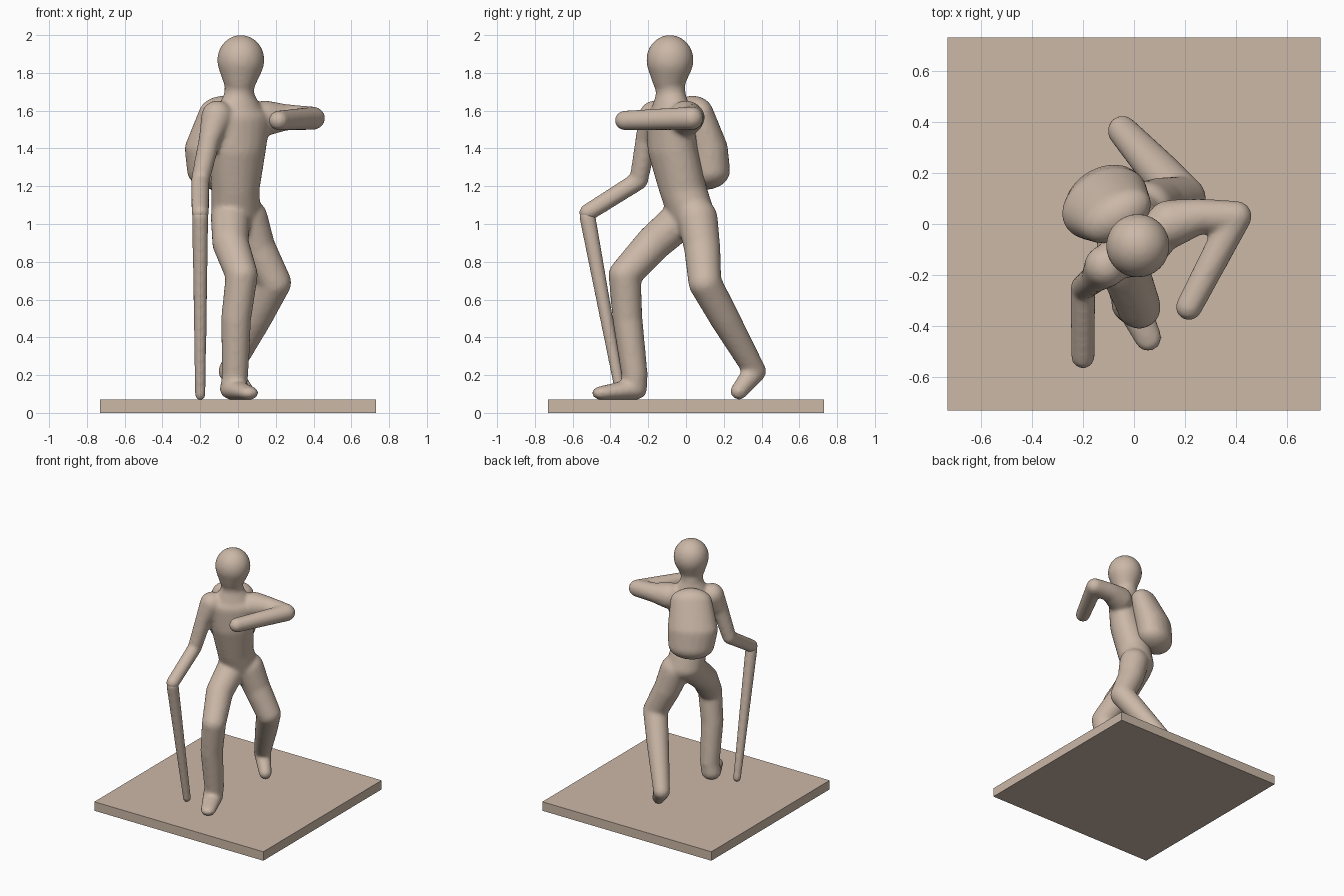
import bpy
import bmesh
import math
from mathutils import Matrix, Vector

cube = bpy.data.objects.get("Cube")
if cube:
    bpy.data.objects.remove(cube)

# One clay colour for everything
CLAY = (0.60, 0.48, 0.39, 1)
clay = bpy.data.materials.new("warm_clay")
clay.use_nodes = True
clay.diffuse_color = CLAY
clay.node_tree.nodes["Principled BSDF"].inputs["Base Color"].default_value = CLAY


def ball_directions():
    bm = bmesh.new()
    bmesh.ops.create_icosphere(bm, subdivisions=3, radius=1)
    directions = [v.co.copy() for v in bm.verts]
    bm.free()
    return directions


DIRECTIONS = ball_directions()


def ball_points(center, radius, turn):
    """Surface points of an ellipsoid, turned about the vertical."""
    radii = Vector(radius) if isinstance(radius, tuple) else Vector((radius,) * 3)
    rotation = Matrix.Rotation(math.radians(turn), 3, "Z")
    return [Vector(center) + rotation @ (d * radii) for d in DIRECTIONS]


def chain(bm, *balls, turn=0):
    """Wrap a tapering hull around each neighbouring pair of balls."""
    for first, second in zip(balls, balls[1:]):
        points = ball_points(*first, turn) + ball_points(*second, turn)
        verts = [bm.verts.new(p) for p in points]
        bmesh.ops.convex_hull(bm, input=verts)
        loose = [v for v in verts if v.is_valid and not v.link_faces]
        bmesh.ops.delete(bm, geom=loose, context="VERTS")


def finish(bm, name):
    mesh = bpy.data.meshes.new(name)
    bmesh.ops.recalc_face_normals(bm, faces=bm.faces)
    bm.to_mesh(mesh)
    bm.free()
    mesh.materials.append(clay)
    obj = bpy.data.objects.new(name, mesh)
    bpy.context.collection.objects.link(obj)
    return obj


def melt(obj, steps):
    """Fuse overlapping hulls into one soft skin."""
    remesh = obj.modifiers.new("fuse", "REMESH")
    remesh.mode = "VOXEL"
    remesh.voxel_size = 0.012
    remesh.use_smooth_shade = True
    smooth = obj.modifiers.new("soften", "SMOOTH")
    smooth.factor = 0.5
    smooth.iterations = steps


# Square base
bm = bmesh.new()
bmesh.ops.create_cube(bm, size=1, matrix=Matrix.Translation((0, 0, 0.035))
                      @ Matrix.Diagonal((1.46, 1.46, 0.07, 1)))
finish(bm, "base")

figure = bmesh.new()

# Head and neck
chain(figure,
      ((0.015, -0.085, 1.868), (0.126, 0.126, 0.134)),
      ((0.01, -0.09, 1.77), 0.09))
chain(figure,
      ((0.01, -0.085, 1.78), 0.078),
      ((0.005, -0.08, 1.67), 0.08),
      ((0.01, -0.08, 1.59), (0.13, 0.1, 0.08)), turn=30)

# Torso, twisted at the shoulders
chain(figure,
      ((0.015, -0.085, 1.55), (0.17, 0.11, 0.09)),
      ((0.0, -0.07, 1.39), (0.155, 0.125, 0.1)),
      ((-0.015, -0.015, 1.18), (0.13, 0.125, 0.1)),
      ((-0.01, 0.025, 1.06), (0.135, 0.12, 0.1)), turn=30)

# Right arm, reaching down to the stick
chain(figure,
      ((-0.11, -0.165, 1.57), 0.085),
      ((-0.15, -0.21, 1.45), 0.058),
      ((-0.2, -0.25, 1.23), 0.05),
      ((-0.2, -0.52, 1.06), 0.047))

# Left arm, bent across the chest
chain(figure,
      ((0.14, 0.0, 1.56), 0.095),
      ((0.25, 0.03, 1.565), 0.07),
      ((0.4, 0.03, 1.56), 0.062),
      ((0.215, -0.325, 1.548), 0.053))

# Right leg, stepping forward
chain(figure,
      ((-0.04, -0.01, 1.04), 0.105),
      ((-0.04, -0.17, 0.9), 0.097),
      ((0.02, -0.325, 0.73), 0.086),
      ((-0.01, -0.31, 0.5), 0.08),
      ((-0.015, -0.272, 0.2), 0.07))
chain(figure,
      ((-0.015, -0.272, 0.2), 0.068),
      ((-0.025, -0.275, 0.125), (0.073, 0.07, 0.057)),
      ((0.055, -0.445, 0.105), (0.055, 0.055, 0.037)))

# Left leg, pushing off behind
chain(figure,
      ((0.05, 0.06, 1.03), 0.108),
      ((0.1, 0.085, 0.88), 0.097),
      ((0.195, 0.1, 0.69), 0.088),
      ((0.1, 0.205, 0.5), 0.08),
      ((-0.045, 0.365, 0.22), 0.06),
      ((0.04, 0.28, 0.115), 0.046))
melt(finish(figure, "walking_figure"), 10)

# Backpack, square to the turned shoulders
pack = bmesh.new()
chain(pack,
      ((-0.07, 0.035, 1.585), (0.15, 0.095, 0.095)),
      ((-0.115, 0.08, 1.4), (0.18, 0.128, 0.1)),
      ((-0.115, 0.098, 1.28), (0.165, 0.125, 0.1)), turn=30)
melt(finish(pack, "backpack"), 8)

# Walking stick
stick = bmesh.new()
chain(stick,
      ((-0.2, -0.522, 1.04), 0.043),
      ((-0.2, -0.345, 0.095), 0.028))
melt(finish(stick, "walking_stick"), 3)
